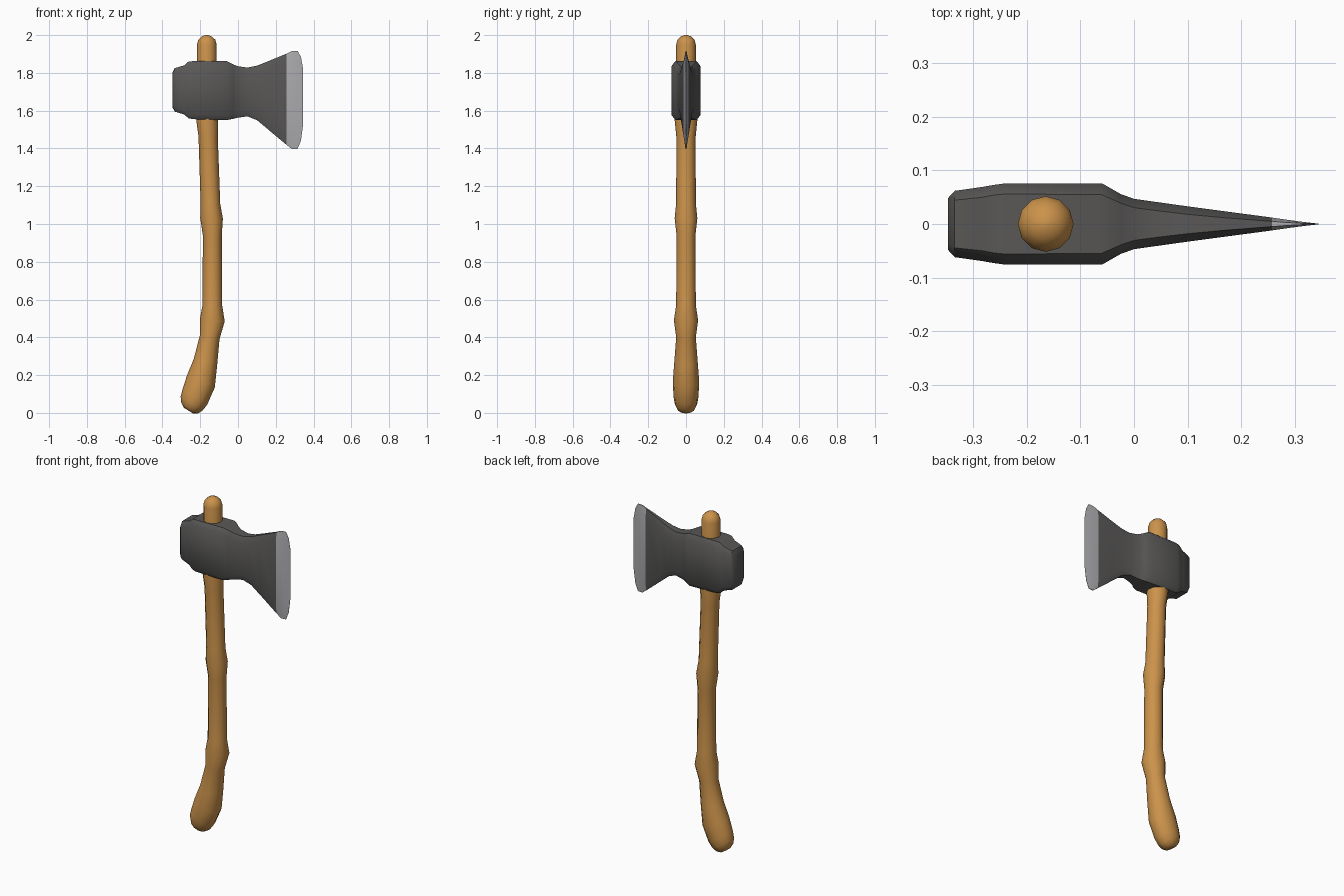
import bpy, bmesh, math
from mathutils import Vector

cube = bpy.data.objects.get("Cube")
if cube:
    bpy.data.objects.remove(cube, do_unlink=True)


def material(name, rgb):
    m = bpy.data.materials.new(name)
    m.use_nodes = True
    m.diffuse_color = (*rgb, 1)
    m.node_tree.nodes["Principled BSDF"].inputs["Base Color"].default_value = (*rgb, 1)
    return m


wood = material("warm wood", (0.60, 0.29, 0.07))
iron = material("dark iron", (0.10, 0.097, 0.095))
steel = material("bright steel", (0.42, 0.42, 0.44))


def loft(name, rings, mats, angle, rule=None):
    """Skin a list of point rings, cap both ends, shade smooth by angle."""
    bm = bmesh.new()
    loops = [[bm.verts.new(p) for p in ring] for ring in rings]
    for a, b in zip(loops, loops[1:]):
        n = len(a)
        for i in range(n):
            bm.faces.new((a[i], a[(i + 1) % n], b[(i + 1) % n], b[i]))
    bm.faces.new(loops[0])
    bm.faces.new(loops[-1])
    bmesh.ops.recalc_face_normals(bm, faces=bm.faces[:])
    if rule:
        for f in bm.faces:
            f.material_index = rule(f.calc_center_median())
    mesh = bpy.data.meshes.new(name)
    bm.to_mesh(mesh)
    bm.free()
    for m in mats:
        mesh.materials.append(m)
    ob = bpy.data.objects.new(name, mesh)
    bpy.context.collection.objects.link(ob)
    bpy.ops.object.select_all(action="DESELECT")
    ob.select_set(True)
    bpy.context.view_layer.objects.active = ob
    bpy.ops.object.shade_smooth_by_angle(angle=math.radians(angle))
    return ob


# Handle: x, z, half width, half depth, tilt in degrees
stations = [
    (-.262, .012, .028, .030, 32), (-.256, .025, .052, .048, 32),
    (-.245, .05, .069, .060, 32), (-.228, .085, .077, .066, 32),
    (-.197, .165, .080, .070, 22), (-.172, .27, .064, .062, 16),
    (-.150, .40, .053, .052, 10), (-.136, .49, .066, .064, 5),
    (-.136, .57, .052, .052, 0), (-.136, .94, .050, .050, 0),
    (-.140, 1.03, .060, .060, 2), (-.146, 1.11, .052, .052, 3),
    (-.158, 1.46, .051, .051, 2), (-.163, 1.55, .058, .060, 0),
    (-.165, 1.65, .052, .052, 0), (-.165, 1.95, .052, .052, 0),
    (-.165, 1.975, .045, .045, 0), (-.165, 1.992, .028, .028, 0),
    (-.165, 2.0, .008, .008, 0),
]


def handle_ring(x, z, w, d, tilt, sides=12):
    t = math.radians(tilt)
    axis = Vector((math.cos(t), 0, -math.sin(t)))
    angles = [math.tau * i / sides for i in range(sides)]
    return [Vector((x, 0, z)) + axis * w * math.cos(a) + Vector((0, d * math.sin(a), 0))
            for a in angles]


loft("handle", [handle_ring(*s) for s in stations], [wood], 60)

# Axe head: x, bottom, top, half thickness, corner height, corner narrowing
sections = [
    (-.348, 1.62, 1.80, .048, .02, .75), (-.335, 1.595, 1.825, .062, .025, .72),
    (-.285, 1.58, 1.84, .069, .025, .72), (-.262, 1.56, 1.86, .073, .025, .74),
    (-.24, 1.555, 1.862, .076, .025, .74), (-.06, 1.55, 1.862, .076, .025, .72),
    (-.025, 1.557, 1.845, .056, .03, .70), (0, 1.563, 1.835, .047, .035, .65),
    (.05, 1.57, 1.828, .040, .04, .6), (.10, 1.55, 1.838, .033, .04, .55),
    (.16, 1.50, 1.862, .025, .04, .5), (.258, 1.418, 1.902, .012, .04, .4),
    (.285, 1.397, 1.915, .008, .04, .35), (.315, 1.397, 1.917, .004, .05, .3),
    (.333, 1.44, 1.885, .002, .05, .3), (.345, 1.53, 1.82, .0005, .05, .5),
]


def head_ring(x, lo, hi, h, c, k):
    side = [(h * k, lo), (h, lo + c), (h, hi - c), (h * k, hi)]
    return [(x, y, z) for y, z in side] + [(x, -y, z) for y, z in reversed(side)]


loft("axe_head", [head_ring(*s) for s in sections], [iron, steel], 40,
     lambda c: int(c.x > .258))
